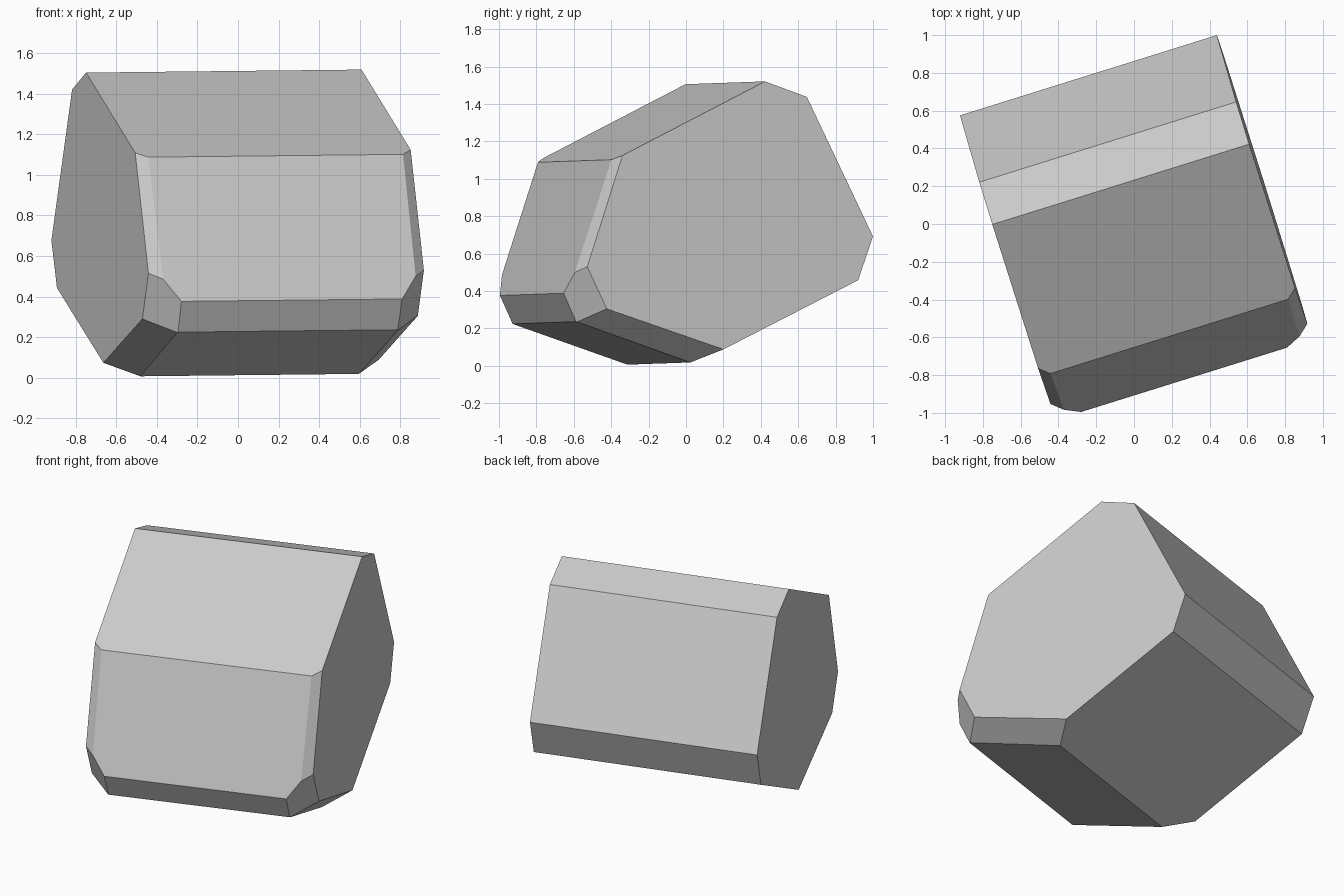
import bpy
import bmesh
from mathutils import Matrix, Vector

cube = bpy.data.objects.get("Cube")
if cube:
    bpy.data.objects.remove(cube, do_unlink=True)

HALF = 0.7125  # half length of the block

# Eight-sided cross-section (depth, height), front is negative depth
profile = [(0.221, 1.513), (0.455, 1.43), (0.823, 0.684), (0.739, 0.45),
           (-0.156, 0.012), (-0.797, 0.23), (-0.867, 0.382), (-0.624, 1.095)]

# Chamfers on each end, each plane given by three points
front_top, front_low, under_front = (-0.579, 1.117), (-0.778, 0.522), (-0.67, 0.297)
under_back = (-0.016, 0.08)
chamfers = [
    [(HALF, *front_top), (HALF, *front_low), (0.659, -0.624, 1.095)],
    [(HALF, *front_low), (HALF, *under_front), (0.571, -0.867, 0.382)],
    [(HALF, *under_front), (HALF, *under_back), (0.565, -0.156, 0.012)],
]


def cut(bm, points):
    """Slice off the outer side of a plane and cap the opening."""
    a, b, c = points
    normal = (b - a).cross(c - a).normalized()
    if normal.dot(Vector((0, 0, 0.7)) - a) > 0:
        normal.negate()
    result = bmesh.ops.bisect_plane(
        bm, geom=bm.verts[:] + bm.edges[:] + bm.faces[:], dist=1e-5,
        plane_co=a, plane_no=normal, clear_outer=True)
    rim = [e for e in result["geom_cut"]
           if isinstance(e, bmesh.types.BMEdge) and e.is_boundary]
    bmesh.ops.edgeloop_fill(bm, edges=rim)


# Extruded block
bm = bmesh.new()
base = bm.faces.new([bm.verts.new((-HALF, d, h)) for d, h in profile])
extruded = bmesh.ops.extrude_face_region(bm, geom=[base], use_keep_orig=True)
bmesh.ops.translate(bm, vec=(2 * HALF, 0, 0),
                    verts=[v for v in extruded["geom"] if isinstance(v, bmesh.types.BMVert)])

# Mirrored chamfers
for side in (1, -1):
    for points in chamfers:
        cut(bm, [Vector((side * u, d, h)) for u, d, h in points])

# Turn and tilt the block into place
along = Vector((1.36, 0.425, 0.015)).normalized()
depth = Vector((-along.y, along.x, 0)).normalized()
turn = Matrix((along, depth, along.cross(depth))).transposed().to_4x4()
bmesh.ops.transform(bm, matrix=Matrix.Translation((0.011, 0.004, 0)) @ turn, verts=bm.verts)
bmesh.ops.recalc_face_normals(bm, faces=bm.faces)

mesh = bpy.data.meshes.new("faceted_block")
bm.to_mesh(mesh)
bm.free()
block = bpy.data.objects.new("faceted_block", mesh)
bpy.context.collection.objects.link(block)

# Plain grey
colour = (0.6, 0.6, 0.6, 1)
grey = bpy.data.materials.new("light_grey")
grey.use_nodes = True
grey.diffuse_color = colour
grey.node_tree.nodes["Principled BSDF"].inputs["Base Color"].default_value = colour
mesh.materials.append(grey)
